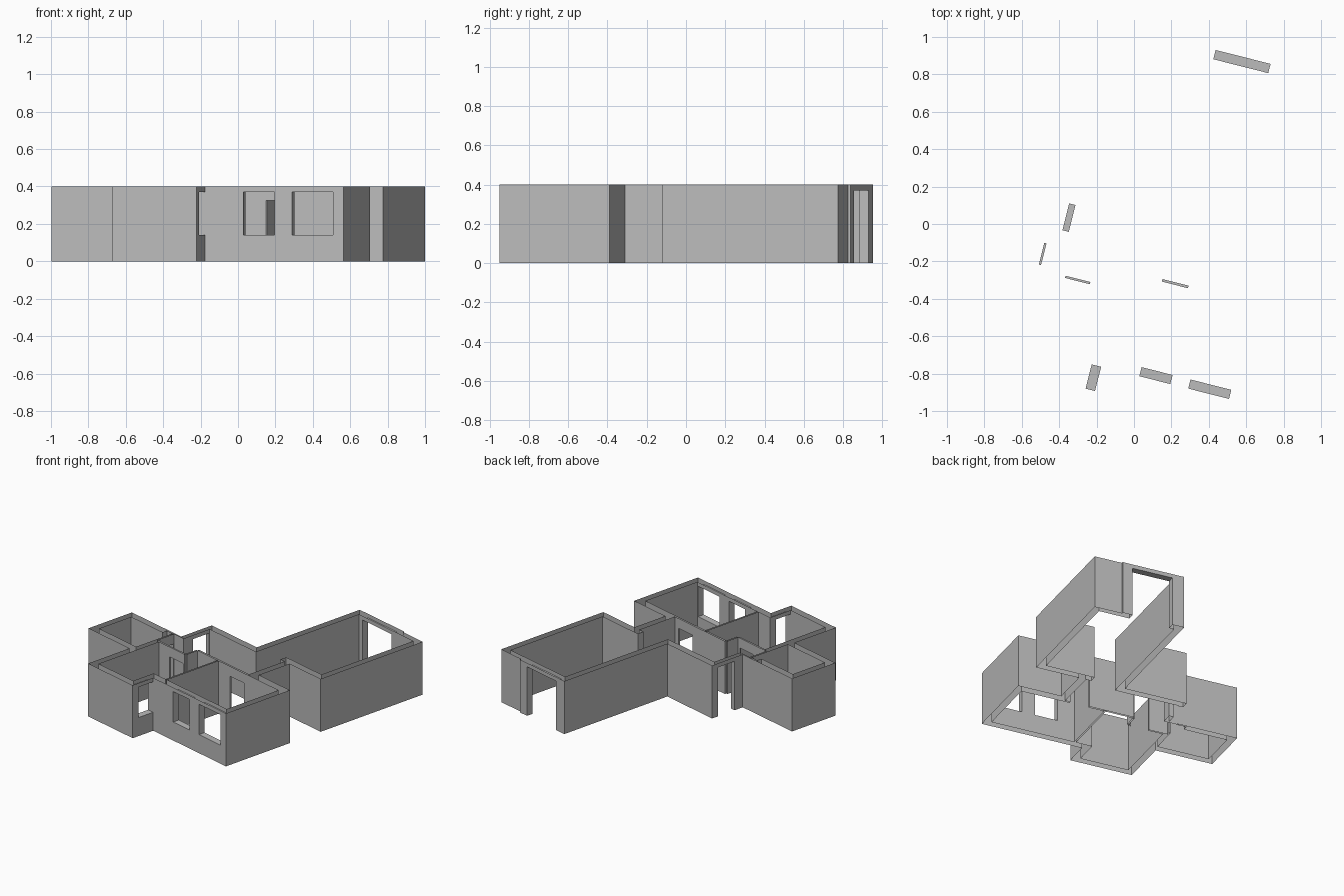
import bpy, bmesh, math
from mathutils import Matrix

cube = bpy.data.objects.get("Cube")
if cube:
    bpy.data.objects.remove(cube)

HEIGHT = 0.4
EPS = 1e-4
TURN = Matrix.Rotation(math.radians(-14.2), 4, 'Z')

plaster = bpy.data.materials.new("plaster_grey")
plaster.use_nodes = True
GREY = (0.5, 0.5, 0.5, 1)
plaster.diffuse_color = GREY
plaster.node_tree.nodes["Principled BSDF"].inputs["Base Color"].default_value = GREY

# Openings as boxes in the plan: u range, v range, z range
WIN = (0.14, 0.37)
DOOR = (0, 0.37)
INNER = (0, 0.325)
OPENINGS = {
    "garage_door": ((0.195, 0.498), (0.958, 1.009), DOOR),
    "entrance_door": ((-0.363, -0.328), (-0.126, 0.022), DOOR),
    "narrow_front_window": ((0.227, 0.398), (-0.782, -0.732), WIN),
    "wide_front_window": ((0.497, 0.722), (-0.782, -0.732), WIN),
    "side_window": ((-0.035, 0.017), (-0.917, -0.783), WIN),
    "west_room_door": ((-0.44, -0.428), (-0.335, -0.215), INNER),
    "front_left_room_door": ((-0.287, -0.15), (-0.37, -0.358), INNER),
    "front_right_room_door": ((0.22, 0.364), (-0.262, -0.248), INNER),
}


def finish(name, bm):
    bmesh.ops.remove_doubles(bm, verts=bm.verts, dist=EPS)
    bm.transform(TURN)
    mesh = bpy.data.meshes.new(name)
    bm.to_mesh(mesh)
    bm.free()
    mesh.materials.append(plaster)
    bpy.context.collection.objects.link(bpy.data.objects.new(name, mesh))


def quad(bm, *points):
    bm.faces.new([bm.verts.new(p) for p in points])


def upright(bm, p, q, low, high):
    if high - low > EPS:
        quad(bm, (*p, low), (*q, low), (*q, high), (*p, high))


def sheet(bm, p, q):
    """One wall face from p to q, leaving out the openings that cross it."""
    along = 0 if abs(q[0] - p[0]) > abs(q[1] - p[1]) else 1
    across = 1 - along
    start, end = p[along], q[along]
    holes = []
    for box in OPENINGS.values():
        a, b = box[along]
        c, d = box[across]
        if c - EPS < p[across] < d + EPS and min(start, end) - EPS < a and b < max(start, end) + EPS:
            holes.append((a, b, box[2]))
    stops = sorted({start, end, *[h[0] for h in holes], *[h[1] for h in holes]},
                   reverse=end < start)

    def at(s):
        return (s, p[1]) if along == 0 else (p[0], s)

    for s, t in zip(stops, stops[1:]):
        if abs(t - s) < EPS:
            continue
        hole = next((h for h in holes if h[0] < (s + t) / 2 < h[1]), None)
        if hole:
            upright(bm, at(s), at(t), 0, hole[2][0])
            upright(bm, at(s), at(t), hole[2][1], HEIGHT)
        else:
            upright(bm, at(s), at(t), 0, HEIGHT)


def wall_loop(name, corners):
    bm = bmesh.new()
    for p, q in zip(corners, corners[1:] + corners[:1]):
        sheet(bm, p, q)
    finish(name, bm)


# Outer faces of the house, counter-clockwise
wall_loop("outer_walls", [
    (0.78, 0.075), (0.78, 0.997), (0.573, 0.997), (0.573, 1.009),
    (0.107, 1.009), (0.107, 0.077), (-0.363, 0.077), (-0.363, -0.2),
    (-0.88, -0.2), (-0.88, -0.591), (-0.45, -0.591), (-0.45, -0.967),
    (0.017, -0.967), (0.017, -0.782), (0.78, -0.782), (0.78, -0.205),
    (0.454, -0.205), (0.454, 0.075)])

# Inner faces of each room, reversed so that they face the room
ROOMS = {
    "garage_and_hall_walls": [
        (0.73, 0.125), (0.73, 0.958), (0.157, 0.958), (0.157, 0.027),
        (-0.328, 0.027), (-0.328, -0.208), (-0.428, -0.208), (-0.428, -0.358),
        (-0.12, -0.358), (-0.12, -0.248), (0.404, -0.248), (0.404, 0.075),
        (0.36, 0.075), (0.36, 0.125)],
    "west_room_walls": [
        (-0.83, -0.25), (-0.83, -0.541), (-0.44, -0.541), (-0.44, -0.212),
        (-0.5, -0.212), (-0.5, -0.25)],
    "front_left_room_walls": [
        (-0.4, -0.917), (-0.035, -0.917), (-0.035, -0.732), (0.088, -0.732),
        (0.088, -0.262), (-0.132, -0.262), (-0.132, -0.37), (-0.4, -0.37)],
    "front_right_room_walls": [
        (0.1, -0.732), (0.73, -0.732), (0.73, -0.262), (0.1, -0.262)],
}
for name, corners in ROOMS.items():
    wall_loop(name, corners[::-1])

# Linings: head, sill and jambs of each opening
for name, ((a, b), (c, d), (low, high)) in OPENINGS.items():
    bm = bmesh.new()
    quad(bm, (a, c, high), (a, d, high), (b, d, high), (b, c, high))
    if low > 0:
        quad(bm, (a, c, low), (b, c, low), (b, d, low), (a, d, low))
    if b - a > d - c:
        upright(bm, (a, c), (a, d), low, high)
        upright(bm, (b, d), (b, c), low, high)
    else:
        upright(bm, (b, c), (a, c), low, high)
        upright(bm, (a, d), (b, d), low, high)
    finish(name + "_lining", bm)
